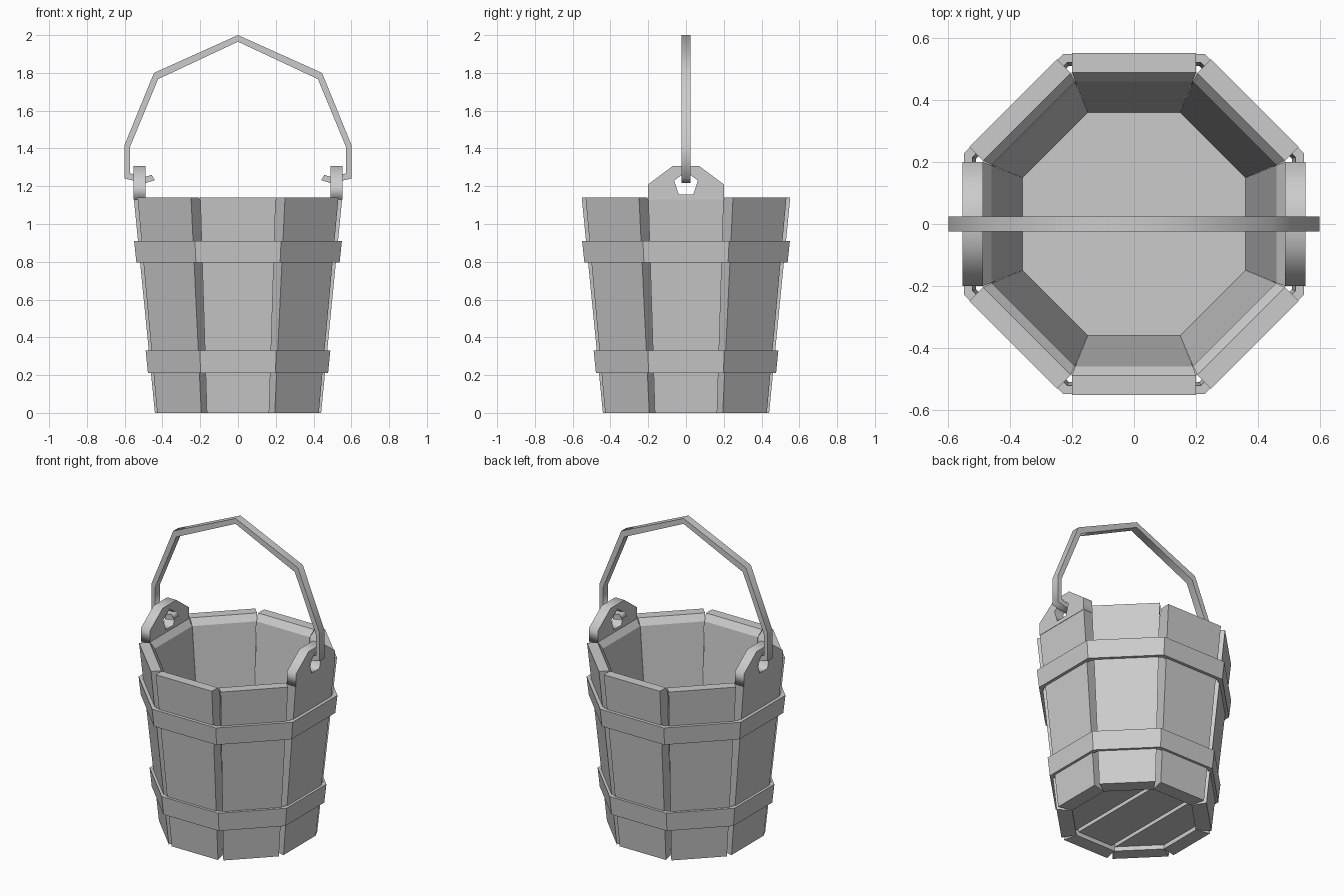
import bpy, math
from mathutils import Matrix, Vector

if "Cube" in bpy.data.objects:
    bpy.data.objects.remove(bpy.data.objects["Cube"])

T = math.tan(math.pi / 8)


def add_mesh(name, verts, faces, rot=0.0):
    me = bpy.data.meshes.new(name)
    me.from_pydata(verts, [], faces)
    me.transform(Matrix.Rotation(rot, 4, 'Z'))
    ob = bpy.data.objects.new(name, me)
    bpy.context.collection.objects.link(ob)
    return ob


def prism(name, outline, z0, z1):
    n = len(outline)
    verts = [(x, y, z) for z in (z0, z1) for x, y in outline]
    faces = [list(range(n))[::-1], list(range(n, 2 * n))]
    faces += [(i, (i + 1) % n, n + (i + 1) % n, n + i) for i in range(n)]
    return add_mesh(name, verts, faces)


def flat_shape(name, loops, half_depth, matrix):
    # Filled 2D outline (later loops are holes), given thickness, turned into a mesh
    cu = bpy.data.curves.new(name, 'CURVE')
    cu.dimensions = '2D'
    cu.fill_mode = 'BOTH'
    cu.extrude = half_depth
    for loop in loops:
        sp = cu.splines.new('POLY')
        sp.points.add(len(loop) - 1)
        for p, (x, y) in zip(sp.points, loop):
            p.co = (x, y, 0, 1)
        sp.use_cyclic_u = True
    tmp = bpy.data.objects.new(name + "_curve", cu)
    bpy.context.collection.objects.link(tmp)
    bpy.context.view_layer.update()
    me = bpy.data.meshes.new_from_object(tmp)
    bpy.data.objects.remove(tmp)
    me.transform(matrix)
    ob = bpy.data.objects.new(name, me)
    bpy.context.collection.objects.link(ob)
    return ob


# Eight tapered wall staves: (radius, height, half width) around the section
section = [(0.44, 0, 0.165), (0.552, 1.14, 0.2), (0.49, 1.14, 0.2),
           (0.46, 1.10, 0.19), (0.35, 0, 0.145)]
n = len(section)
verts = [(r, s * w, z) for s in (-1, 1) for r, z, w in section]
faces = [tuple(range(n))[::-1], tuple(range(n, 2 * n))]
faces += [(i, (i + 1) % n, n + (i + 1) % n, n + i) for i in range(n)]
for k in range(8):
    ob = add_mesh("stave", verts, [f[::-1] for f in faces], k * math.pi / 4)


# Two octagonal hoops
def hoop(name, z0, z1, r0, r1, t=0.028):
    ring = [(r0, z0), (r1, z1), (r1 - t, z1), (r0 - t, z0)]
    c = 1 / math.cos(math.pi / 8)
    vs, fs = [], []
    for k in range(8):
        a = (k + 0.5) * math.pi / 4
        vs += [(r * c * math.cos(a), r * c * math.sin(a), z) for r, z in ring]
        m = (k + 1) % 8
        fs += [(4 * k + j, 4 * m + j, 4 * m + (j + 1) % 4, 4 * k + (j + 1) % 4)
               for j in range(4)]
    add_mesh(name, vs, fs)


hoop("lower_hoop", 0.21, 0.33, 0.477, 0.489)
hoop("upper_hoop", 0.795, 0.91, 0.538, 0.55)

# Floor with three planks underneath
R = 0.37
octagon = [(R / math.cos(math.pi / 8) * math.cos((k + 0.5) * math.pi / 4),
            R / math.cos(math.pi / 8) * math.sin((k + 0.5) * math.pi / 4)) for k in range(8)]
prism("floor", octagon, 0.075, 0.1)
e = R * T
prism("middle_plank", [(-0.125, -R), (0.125, -R), (0.125, R), (-0.125, R)], 0.03, 0.075)
for s in (-1, 1):
    side = [(0.15, -R), (e, -R), (R, -e), (R, e), (e, R), (0.15, R)]
    side = [(s * x, y) for x, y in side]
    prism("side_plank", side if s > 0 else side[::-1], 0.03, 0.075)

# Ears with a five-sided hole
ear = [(-0.2, 1.13), (0.2, 1.13), (0.2, 1.21), (0.07, 1.307), (-0.07, 1.307), (-0.2, 1.21)]
hole = [(0.066 * math.sin(k * math.tau / 5), 1.21 + 0.066 * math.cos(k * math.tau / 5))
        for k in range(5)]
stand = Matrix.Rotation(math.pi / 2, 4, 'X')
for s in (-1, 1):
    m = (Matrix.Translation((s * 0.521, 0, 0)) @ Matrix.Rotation(math.pi / 2, 4, 'Z') @ stand)
    flat_shape("ear", [ear, hole], 0.0325, m)

# Bent carrying handle, half outline mirrored
outer = [(0.445, 1.80), (0.6, 1.42), (0.6, 1.24), (0.49, 1.217), (0.44, 1.232)]
inner = [(0.457, 1.26), (0.49, 1.25), (0.573, 1.268), (0.573, 1.405), (0.423, 1.767)]
half = outer + inner
outline = [(0, 2.0)] + half + [(0, 1.965)] + [(-x, z) for x, z in reversed(half)]
flat_shape("handle", [outline], 0.025, stand)
